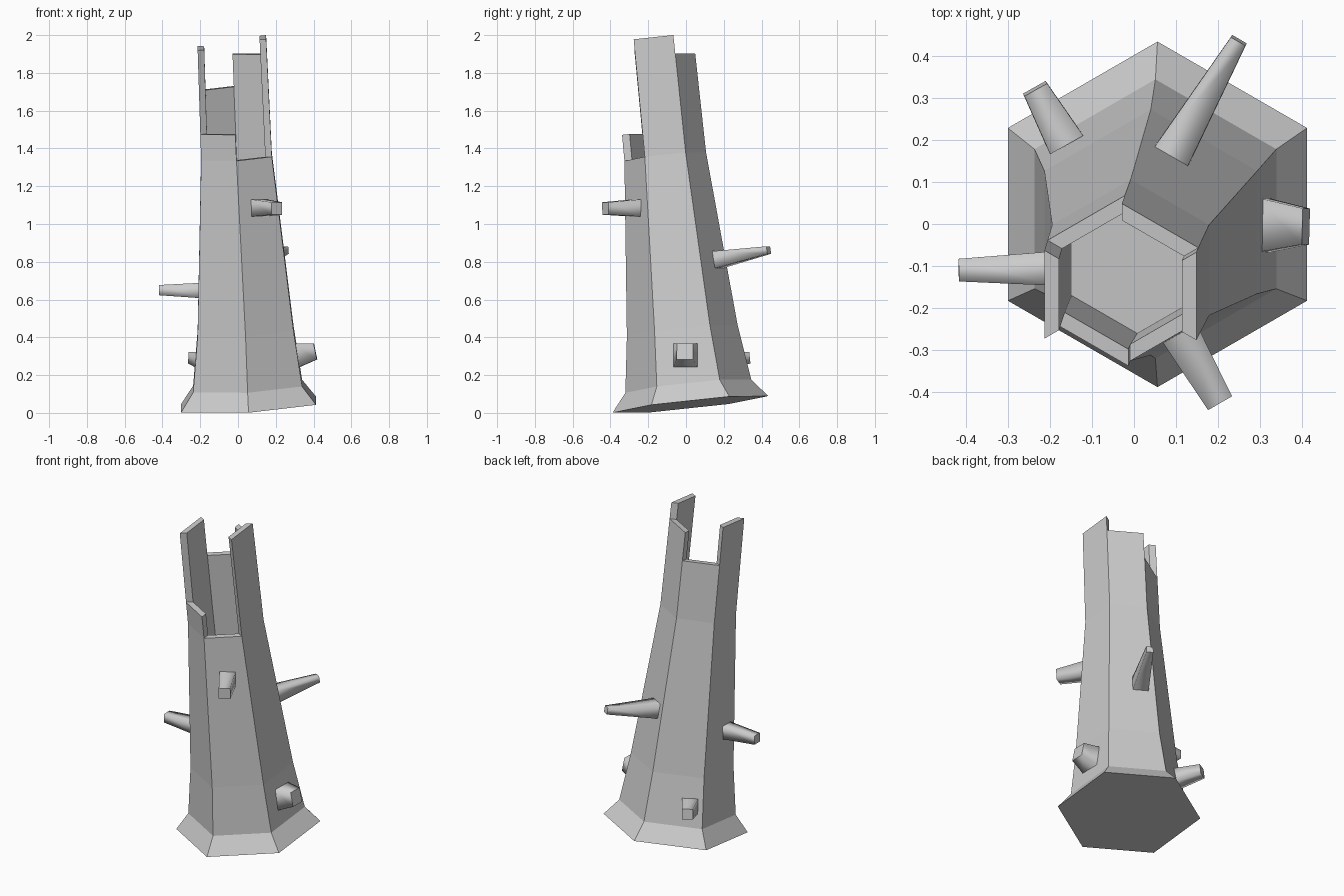
import bpy, bmesh, math
from mathutils import Vector

if "Cube" in bpy.data.objects:
    bpy.data.objects.remove(bpy.data.objects["Cube"], do_unlink=True)

# One grey for everything
grey = bpy.data.materials.new("plain_grey")
grey.use_nodes = True
tone = (0.6, 0.6, 0.6, 1)
grey.diffuse_color = tone
grey.node_tree.nodes["Principled BSDF"].inputs["Base Color"].default_value = tone

# Trunk sections: centre x, centre y, centre z, corner radius
FOOT = (0.056, 0.023, 0.045, 0.412)
FLARE = (0.051, 0.012, 0.142, 0.333)
LOWER = (0.04, -0.02, 0.435, 0.293)
RIM = (-0.008, -0.11, 1.357, 0.216)
TIP = (-0.033, -0.172, 1.979, 0.21)
FLOOR = (0.008, -0.08, 1.05, 0.181)
WALL = 0.04

# Height of each wall panel, counter-clockwise from the left side (+x)
PANELS = [1.979, 1.88, 1.708, 1.94, 1.495, RIM[2]]


def corner(section, k, inset=0.0):
    """Corner k of a hexagon lying in the leaning trunk's tilted plane."""
    x, y, z, r = section
    a = math.radians(60 * k - 30)
    dx, dy = (r - inset) * math.cos(a), (r - inset) * math.sin(a)
    return Vector((x + dx, y + dy, z + 0.055 * dx + 0.107 * dy))


def section_at(z):
    t = (z - RIM[2]) / (TIP[2] - RIM[2])
    return tuple(p + (q - p) * t for p, q in zip(RIM, TIP))


def finish(bm, name):
    bmesh.ops.remove_doubles(bm, verts=bm.verts, dist=0.0001)
    mesh = bpy.data.meshes.new(name)
    bm.to_mesh(mesh)
    bm.free()
    mesh.materials.append(grey)
    obj = bpy.data.objects.new(name, mesh)
    bpy.context.collection.objects.link(obj)
    return obj


# Hollow trunk
bm = bmesh.new()


def face(*points):
    bm.faces.new([bm.verts.new(p) for p in points])


def band(low, high, k, inset=0.0):
    face(corner(low, k, inset), corner(low, k + 1, inset),
         corner(high, k + 1, inset), corner(high, k, inset))


face(*[corner(FOOT, k) for k in reversed(range(6))])
face(*[corner(FLOOR, k) for k in range(6)])
for k, height in enumerate(PANELS):
    top = section_at(height)
    # Outside and inside walls
    for low, high in ((FOOT, FLARE), (FLARE, LOWER), (LOWER, RIM)):
        band(low, high, k)
    face(corner(FLOOR, k + 1), corner(FLOOR, k),
         corner(RIM, k, WALL), corner(RIM, k + 1, WALL))
    if height > RIM[2]:
        band(RIM, top, k)
        face(corner(RIM, k + 1, WALL), corner(RIM, k, WALL),
             corner(top, k, WALL), corner(top, k + 1, WALL))
    # Broken top edge
    face(corner(top, k), corner(top, k + 1),
         corner(top, k + 1, WALL), corner(top, k, WALL))
    # Exposed side where the neighbouring panel has another height
    other = section_at(PANELS[k - 1])
    face(corner(other, k), corner(top, k), corner(top, k, WALL), corner(other, k, WALL))
finish(bm, "hollow_trunk")


# Tapered four-sided branch stubs
def branch(name, base, tip, base_half, tip_half):
    base, tip = Vector(base), Vector(tip)
    axis = (tip - base).normalized()
    side = Vector((0, 0, 1)).cross(axis).normalized()
    up = axis.cross(side)
    bm = bmesh.new()
    rings = [[bm.verts.new(c + h * (sx * side + sz * up))
              for sx, sz in ((-1, -1), (1, -1), (1, 1), (-1, 1))]
             for c, h in ((base, base_half), (tip, tip_half))]
    bm.faces.new(rings[0][::-1])
    bm.faces.new(rings[1])
    for i in range(4):
        j = (i + 1) % 4
        bm.faces.new((rings[0][i], rings[0][j], rings[1][j], rings[1][i])).smooth = True
    finish(bm, name)


branch("front_branch", (0.1, -0.245, 1.085), (0.205, -0.427, 1.082), 0.047, 0.033)
branch("right_branch", (-0.19, -0.106, 0.648), (-0.418, -0.11, 0.65), 0.041, 0.027)
branch("long_back_branch", (0.09, 0.163, 0.81), (0.25, 0.438, 0.862), 0.046, 0.02)
branch("back_right_branch", (-0.163, 0.193, 0.275), (-0.236, 0.323, 0.292), 0.045, 0.031)
branch("left_branch", (0.303, -0.003, 0.303), (0.41, -0.006, 0.325), 0.066, 0.043)
